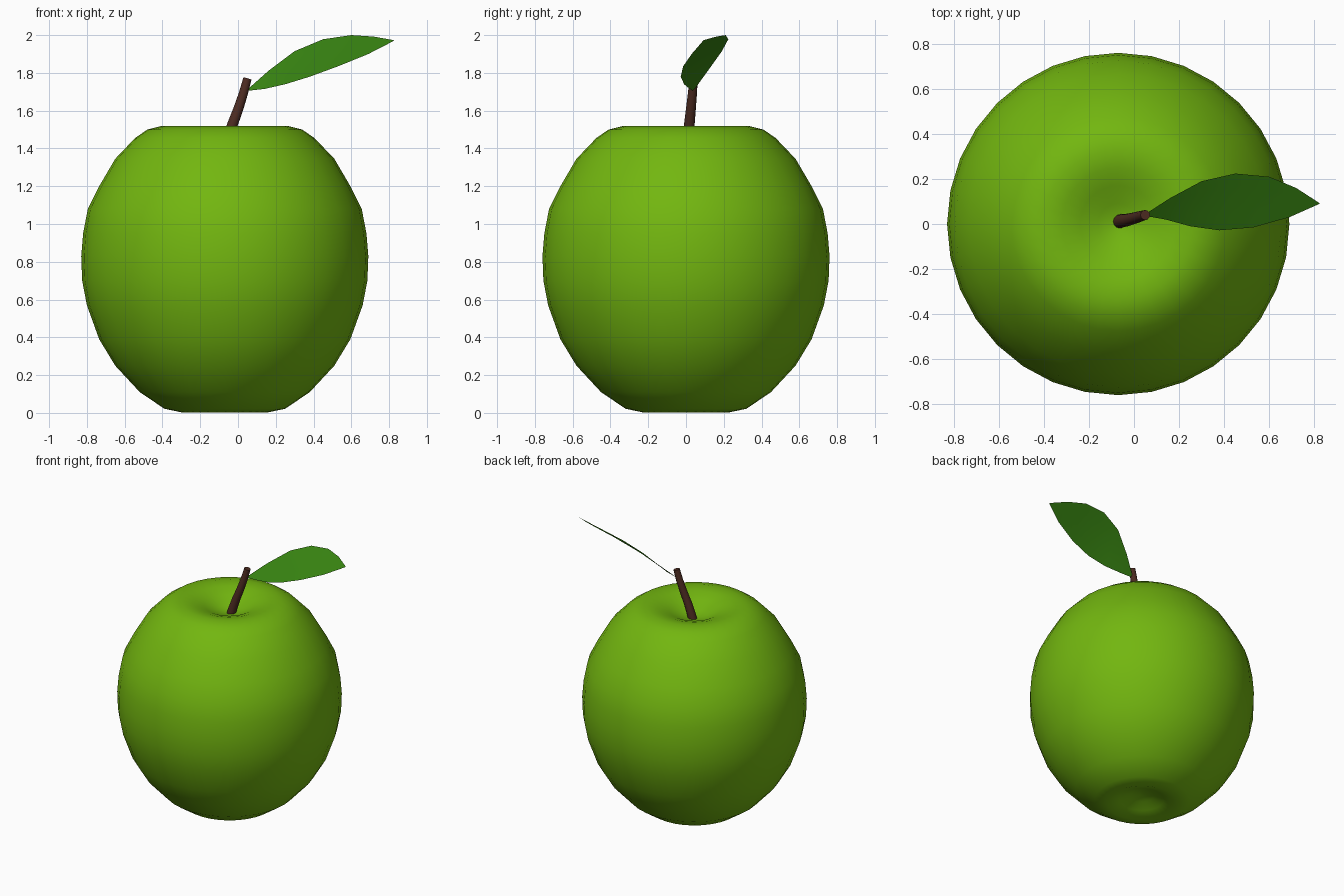
import bpy, bmesh, math
from mathutils import Vector

if "Cube" in bpy.data.objects:
    bpy.data.objects.remove(bpy.data.objects["Cube"])


def material(name, rgb, rough=0.6):
    m = bpy.data.materials.new(name)
    m.use_nodes = True
    m.diffuse_color = (*rgb, 1)
    bsdf = m.node_tree.nodes["Principled BSDF"]
    bsdf.inputs["Base Color"].default_value = (*rgb, 1)
    bsdf.inputs["Roughness"].default_value = rough
    return m


def loft(name, rows, mat, closed=True, angle=60):
    """Bridge rows of points into a surface; closed rows form capped rings."""
    bm = bmesh.new()
    grid = [[bm.verts.new(p) for p in row] for row in rows]
    n = len(grid[0])
    for a, b in zip(grid, grid[1:]):
        for i in range(n if closed else n - 1):
            j = (i + 1) % n
            bm.faces.new((a[i], a[j], b[j], b[i]))
    if closed:
        bm.faces.new(grid[0][::-1])
        bm.faces.new(grid[-1])
    bmesh.ops.remove_doubles(bm, verts=bm.verts, dist=0.0005)
    bmesh.ops.recalc_face_normals(bm, faces=bm.faces)
    me = bpy.data.meshes.new(name)
    bm.to_mesh(me)
    bm.free()
    me.materials.append(mat)
    ob = bpy.data.objects.new(name, me)
    bpy.context.collection.objects.link(ob)
    bpy.ops.object.select_all(action='DESELECT')
    ob.select_set(True)
    bpy.context.view_layer.objects.active = ob
    bpy.ops.object.shade_smooth_by_angle(angle=math.radians(angle))
    return ob


def ring(center, radius, sides, u=Vector((1, 0, 0)), v=Vector((0, 1, 0))):
    steps = [2 * math.pi * i / sides for i in range(sides)]
    return [Vector(center) + radius * (math.cos(t) * u + math.sin(t) * v) for t in steps]


skin = material("apple green", (0.17, 0.47, 0.005))
bark = material("stem brown", (0.075, 0.025, 0.016))
foliage = material("leaf green", (0.04, 0.235, 0.006))

# Fruit body: turned profile with a dimple at both ends
profile = [(0.01, 0.07), (0.08, 0.06), (0.15, 0.03), (0.23, 0.003), (0.32, 0.022),
           (0.45, 0.11), (0.58, 0.25), (0.665, 0.39), (0.73, 0.57), (0.755, 0.7),
           (0.76, 0.83), (0.75, 0.95), (0.725, 1.08), (0.665, 1.2), (0.58, 1.345),
           (0.475, 1.455), (0.41, 1.5), (0.33, 1.52), (0.25, 1.508), (0.17, 1.48),
           (0.09, 1.44), (0.01, 1.42)]
loft("fruit_body", [ring((-0.07, 0, z), r, 32) for r, z in profile], skin)

# Stem: leaning tapered tube
path = [(-0.068, 0.01, 1.39), (-0.055, 0.014, 1.45), (-0.028, 0.018, 1.53),
        (0.002, 0.026, 1.61), (0.028, 0.034, 1.69), (0.05, 0.04, 1.77)]
rings = []
for i, p in enumerate(path):
    d = Vector(path[min(i + 1, len(path) - 1)]) - Vector(path[max(i - 1, 0)])
    u = Vector((0, 1, 0)).cross(d).normalized()
    v = d.cross(u).normalized()
    rings.append(ring(p, 0.032 - 0.002 * i, 12, u, v))
loft("stem", rings, bark, angle=40)

# Leaf: sheet spanning a low front edge and a high back edge
front_edge = [(0.05, 0.036, 1.705), (0.14, 0.02, 1.715), (0.25, -0.01, 1.74),
              (0.38, -0.028, 1.78), (0.53, -0.015, 1.835), (0.69, 0.03, 1.9),
              (0.82, 0.088, 1.967)]
back_edge = [(0.05, 0.044, 1.712), (0.16, 0.115, 1.81), (0.3, 0.19, 1.915),
             (0.45, 0.224, 1.978), (0.6, 0.21, 2.0), (0.72, 0.16, 1.992),
             (0.825, 0.092, 1.973)]
rows = [[Vector(f).lerp(Vector(b), k / 4) for k in range(5)]
        for f, b in zip(front_edge, back_edge)]
loft("leaf", rows, foliage, closed=False)
